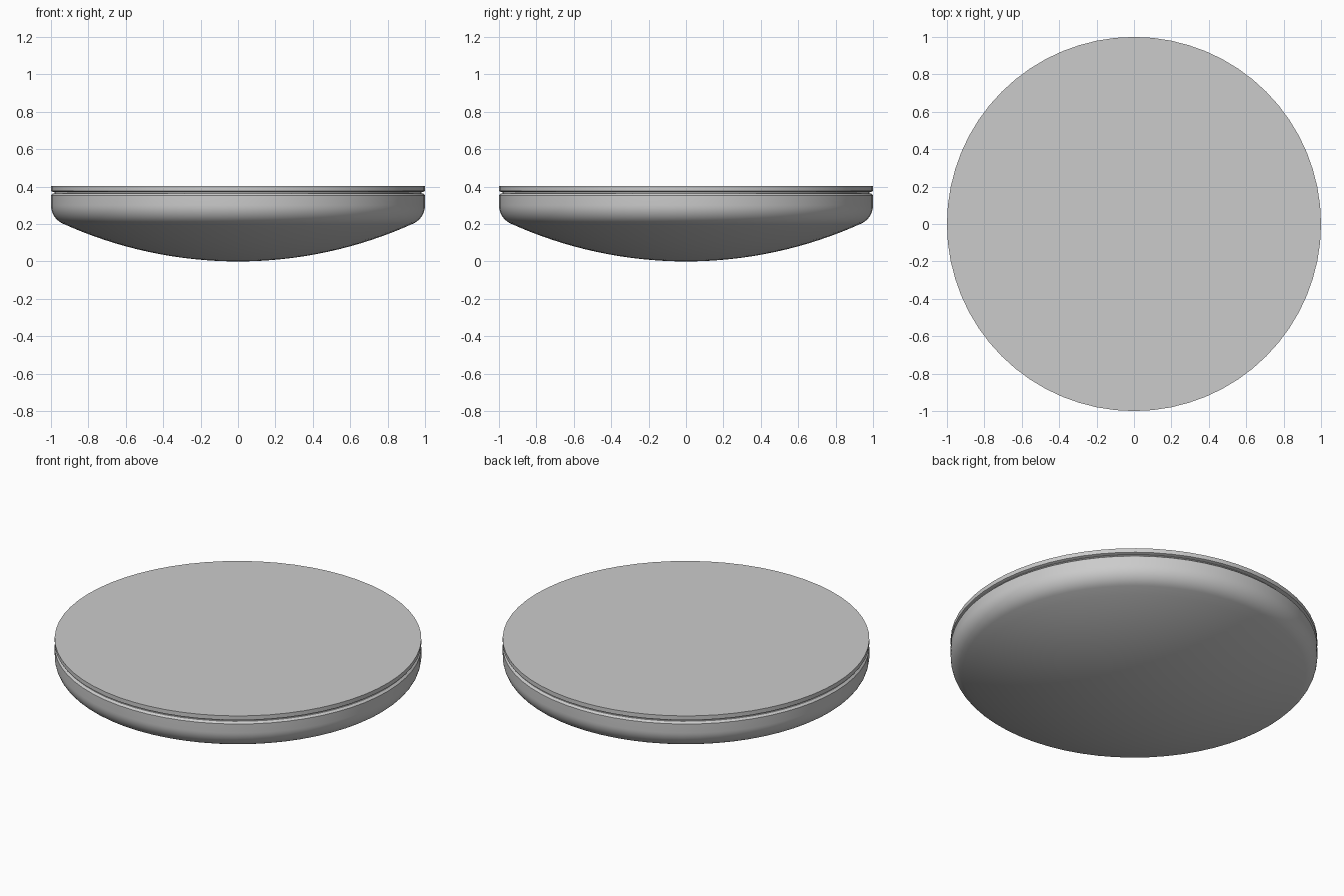
import bpy
import bmesh
from math import asin, atan2, cos, pi, radians, sin

cube = bpy.data.objects.get("Cube")
if cube:
    bpy.data.objects.remove(cube, do_unlink=True)

SEGMENTS = 64
grey = bpy.data.materials.new("light_grey")
grey.use_nodes = True
colour = (0.6, 0.6, 0.6, 1)
grey.diffuse_color = colour
grey.node_tree.nodes["Principled BSDF"].inputs["Base Color"].default_value = colour


def lathe(name, profile):
    """Spin an (r, z) profile about z into a smooth, closed solid."""
    bm = bmesh.new()
    verts = [bm.verts.new((r, 0, z)) for r, z in profile]
    edges = [bm.edges.new(pair) for pair in zip(verts, verts[1:])]
    bmesh.ops.spin(bm, geom=verts + edges, cent=(0, 0, 0), axis=(0, 0, 1),
                   angle=2 * pi, steps=SEGMENTS, use_merge=True)
    bmesh.ops.remove_doubles(bm, verts=bm.verts, dist=1e-5)
    bmesh.ops.recalc_face_normals(bm, faces=bm.faces)
    mesh = bpy.data.meshes.new(name)
    bm.to_mesh(mesh)
    bm.free()
    mesh.materials.append(grey)
    obj = bpy.data.objects.new(name, mesh)
    bpy.context.collection.objects.link(obj)
    bpy.ops.object.select_all(action="DESELECT")
    obj.select_set(True)
    bpy.context.view_layer.objects.active = obj
    bpy.ops.object.shade_smooth_by_angle(angle=radians(30))
    return obj


# Shallow spherical bottom, meeting a rounded shoulder at a tangent
dome, shoulder, shoulder_z = 2.27, 0.107, 0.30
tangent = atan2(1 - shoulder, dome - shoulder_z)
bowl = [(dome * sin(tangent * i / 16), dome * (1 - cos(tangent * i / 16)))
        for i in range(17)]
for i in range(1, 11):
    a = tangent + (pi / 2 - tangent) * i / 10
    bowl.append((1 - shoulder + shoulder * sin(a), shoulder_z - shoulder * cos(a)))

# Straight wall, bevelled rim and neck of the groove
bowl += [(1, 0.353), (0.988, 0.364), (0.98, 0.364), (0.98, 0.376), (0, 0.376)]
lathe("bowl_body", bowl)

# Flat lid above the groove
lathe("flat_lid", [(0, 0.372), (0.99, 0.372), (1, 0.377), (1, 0.402), (0, 0.402)])
